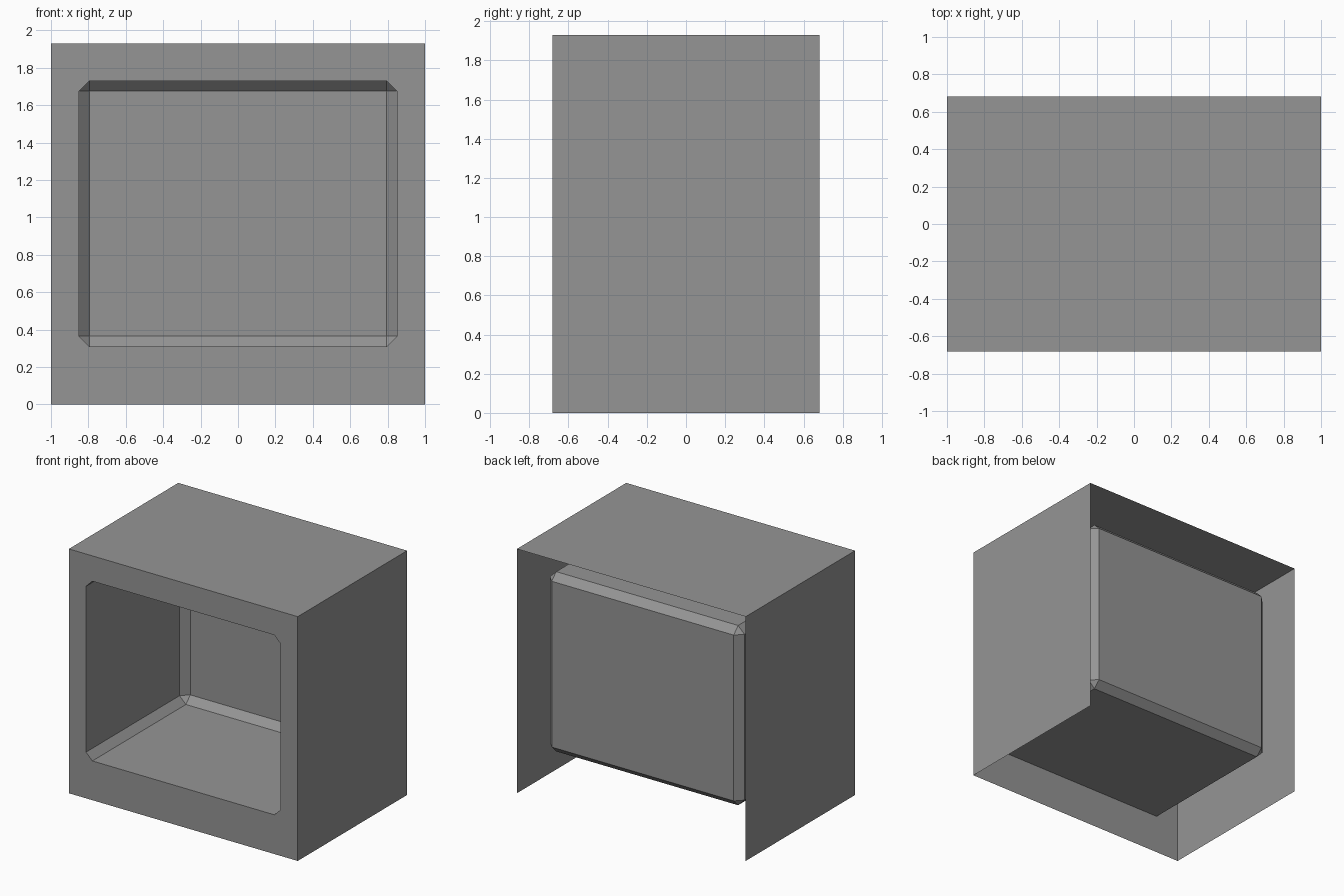
import bpy
import bmesh
from mathutils import Vector

cube = bpy.data.objects.get("Cube")
if cube:
    bpy.data.objects.remove(cube)

W, D, H = 2.0, 1.365, 1.93            # housing size
HALF, LOW, HIGH = 0.85, 0.31, 1.73    # opening
BACK, CUT = 0.54, 0.055               # cavity back and chamfer
FRONT = -D / 2

grey = bpy.data.materials.new("plain grey")
grey.use_nodes = True
grey.diffuse_color = (0.3, 0.3, 0.3, 1)
grey.node_tree.nodes["Principled BSDF"].inputs["Base Color"].default_value = grey.diffuse_color


def box(lo, hi):
    """Box mesh between two corners."""
    bm = bmesh.new()
    bmesh.ops.create_cube(bm, size=1)
    lo, hi = Vector(lo), Vector(hi)
    for v in bm.verts:
        v.co = (lo + hi) / 2 + v.co * (hi - lo)
    bm.normal_update()
    return bm


def finish(bm, name):
    mesh = bpy.data.meshes.new(name)
    bm.to_mesh(mesh)
    bm.free()
    mesh.materials.append(grey)
    bpy.context.collection.objects.link(bpy.data.objects.new(name, mesh))


# Housing: top and sides only, with a front panel around the opening
bm = box((-W / 2, FRONT, 0), (W / 2, -FRONT, H))
open_faces = [f for f in bm.faces if abs(f.normal.y) > 0.9 or f.normal.z < -0.9]
rim = [e for e in bm.edges if all(v.co.y < 0 for v in e.verts)]
bmesh.ops.delete(bm, geom=open_faces, context="FACES_ONLY")
hole = []
for sx, z, sz in ((1, LOW, 1), (1, HIGH, -1), (-1, HIGH, -1), (-1, LOW, 1)):
    pair = [(sx * (HALF - CUT), z), (sx * HALF, z + sz * CUT)]
    if sx * sz < 0:
        pair.reverse()
    hole += [bm.verts.new((x, FRONT, pz)) for x, pz in pair]
rim += [bm.edges.new((a, b)) for a, b in zip(hole, hole[1:] + hole[:1])]
bmesh.ops.triangle_fill(bm, use_beauty=True, use_dissolve=False,
                        edges=rim, normal=(0, -1, 0))
bmesh.ops.delete(bm, geom=[e for e in bm.edges if not e.link_faces], context="EDGES")
finish(bm, "housing")

# Cavity: chamfered tray, open to the front, facing inwards
bm = box((-HALF, FRONT, LOW), (HALF, BACK, HIGH))
edges = [e for e in bm.edges if any(v.co.y > 0 for v in e.verts)]
bmesh.ops.bevel(bm, geom=edges, offset=CUT, offset_type="OFFSET", segments=1,
                profile=0.5, affect="EDGES")
bm.normal_update()
mouth = [f for f in bm.faces if f.normal.y < -0.9]
bmesh.ops.delete(bm, geom=mouth, context="FACES")
bmesh.ops.reverse_faces(bm, faces=bm.faces[:])
finish(bm, "cavity")
